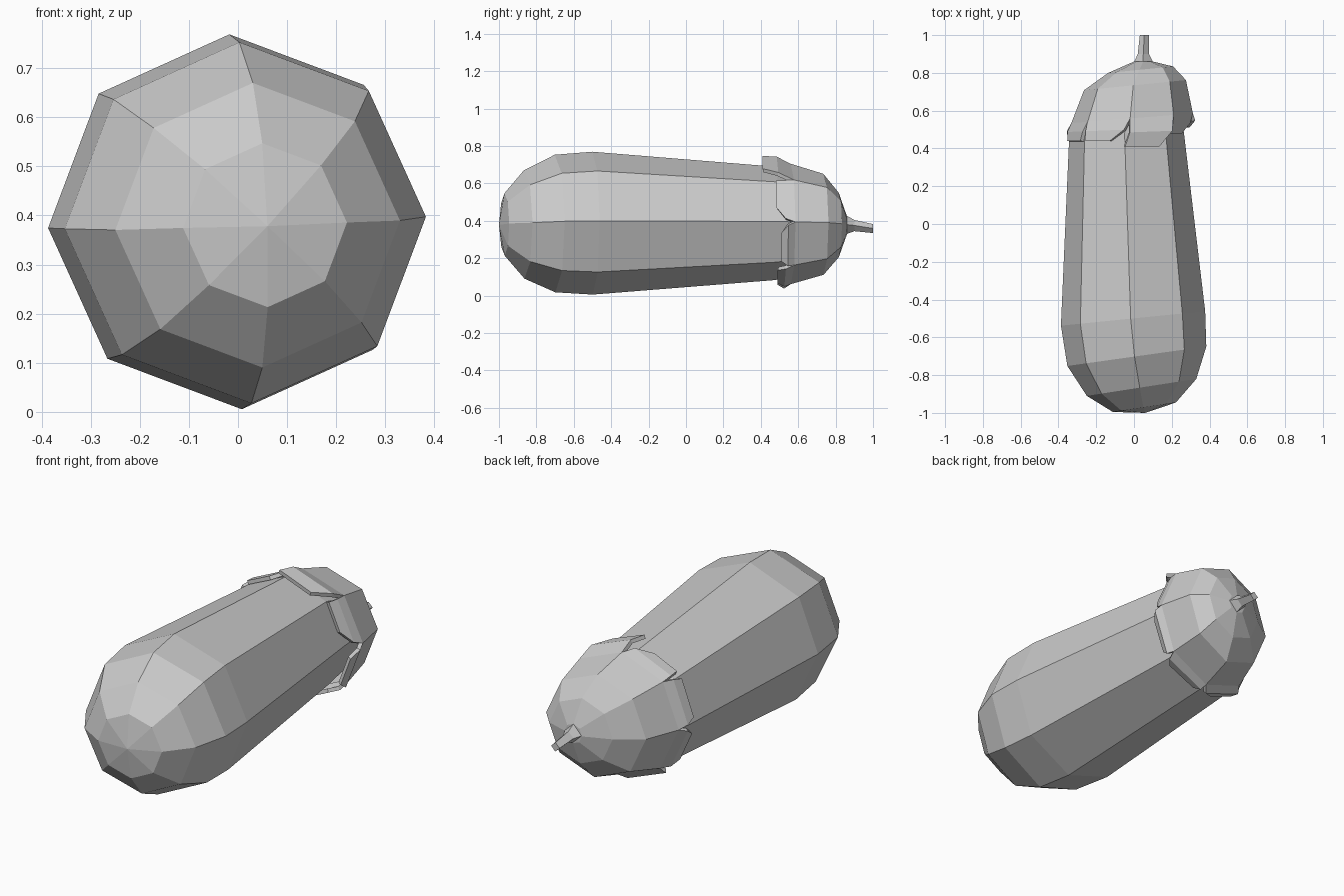
import bpy
import math
from mathutils import Vector

cube = bpy.data.objects.get("Cube")
if cube:
    bpy.data.objects.remove(cube)

grey = bpy.data.materials.new("plain_grey")
grey.use_nodes = True
grey.diffuse_color = (0.6, 0.6, 0.6, 1)
grey.node_tree.nodes["Principled BSDF"].inputs["Base Color"].default_value = (0.6, 0.6, 0.6, 1)

SIDES = 8
ROLL = math.radians(1.9)


def ring(x, y, z, radius, slope=0.0, sides=SIDES):
    """Upright ring of points around the y axis, skewed along y by slope."""
    points = []
    for i in range(sides):
        a = ROLL + math.tau * i / sides
        dx = radius * math.cos(a)
        points.append(Vector((x + dx, y + slope * dx, z + radius * math.sin(a))))
    return points


def make(name, verts, faces):
    mesh = bpy.data.meshes.new(name)
    mesh.from_pydata(verts, [], faces)
    mesh.materials.append(grey)
    obj = bpy.data.objects.new(name, mesh)
    bpy.context.collection.objects.link(obj)
    return obj


def loft(name, rings, start=None, end=None):
    """Skin a list of rings, closing each given end with a fan."""
    n = len(rings[0])
    verts = [p for r in rings for p in r]
    faces = [(k * n + i, k * n + (i + 1) % n, (k + 1) * n + (i + 1) % n, (k + 1) * n + i)
             for k in range(len(rings) - 1) for i in range(n)]
    for tip, base, flip in ((start, 0, True), (end, (len(rings) - 1) * n, False)):
        if tip is not None:
            verts.append(Vector(tip))
            t = len(verts) - 1
            for i in range(n):
                a, b = base + i, base + (i + 1) % n
                faces.append((b, a, t) if flip else (a, b, t))
    # faces wind inward along +y, so flip them all to point outward
    return make(name, verts, [f[::-1] for f in faces])


# Fruit body, from the blunt front end to the part hidden in the cap
loft("fruit_body", [
    ring(0.055, -0.97, 0.38, 0.167, 0.15),
    ring(0.04, -0.865, 0.38, 0.29, 0.155),
    ring(0.015, -0.70, 0.385, 0.368, 0.14),
    ring(-0.005, -0.50, 0.387, 0.382, 0.1),
    ring(-0.04, 0.48, 0.386, 0.303, 0.05),
    ring(0.0, 0.68, 0.382, 0.24, 0.08),
], start=(0.06, -1.0, 0.378), end=(0.02, 0.75, 0.38))

# Leafy cap dome
rim = ring(-0.01, 0.56, 0.383, 0.322, 0.08)
cap_rings = [rim, ring(0.005, 0.735, 0.381, 0.27, 0.1),
             ring(0.035, 0.817, 0.378, 0.172, 0.1), ring(0.05, 0.86, 0.376, 0.05)]
cap = loft("leaf_cap", cap_rings, end=(0.05, 0.862, 0.376))

# Lobes around the rim: tip y, tip start and end across the side, lift
lobes = [(0.48, 0.35, 0.97, 0.012), (0.41, 0.3, 1.0, 0.05),
         (0.44, 0.35, 0.9, 0.022), (0.44, 0.08, 0.85, 0.02),
         (0.45, 0.2, 0.85, 0.025), (0.49, 0.2, 0.75, 0.04),
         (0.49, 0.2, 0.85, 0.03), (0.51, 0.15, 0.75, 0.04)]
verts, faces = [], []
for i, (tip_y, t0, t1, lift) in enumerate(lobes):
    a, b = rim[i], rim[(i + 1) % SIDES]
    axis = Vector((-0.03, 0, 0.385))
    shell = ring(-0.035, tip_y, 0.385, 0.312 + lift)
    c, d = shell[i], shell[(i + 1) % SIDES]
    tip_a, tip_b = c.lerp(d, t0), c.lerp(d, t1)
    # shoulder points bulge out over the fruit
    out = (a + b) / 2 - axis
    out.y = 0
    out = out.normalized() * lift * 0.4
    mid_a = a.lerp(b, 0.04).lerp(c.lerp(d, t0 * 0.3), 0.5) + out
    mid_b = b.lerp(a, 0.04).lerp(d.lerp(c, (1 - t1) * 0.3), 0.5) + out
    k = len(verts)
    verts += [a, b, mid_b, tip_b, tip_a, mid_a]
    faces += [(k, k + 1, k + 2, k + 5), (k + 5, k + 2, k + 3, k + 4)]
lobe_obj = make("leaf_lobes", verts, faces)

# Give the lobes some leaf thickness
thick = lobe_obj.modifiers.new("leaf_thickness", "SOLIDIFY")
thick.thickness = 0.02
thick.offset = -1

# Thin four-sided stem, drooping slightly
loft("stem", [
    ring(0.05, 0.84, 0.38, 0.058, 0, 4),
    ring(0.05, 0.90, 0.374, 0.03, 0, 4),
    ring(0.055, 1.0, 0.358, 0.024, 0, 4),
], start=(0.05, 0.84, 0.38), end=(0.055, 1.0, 0.358))
